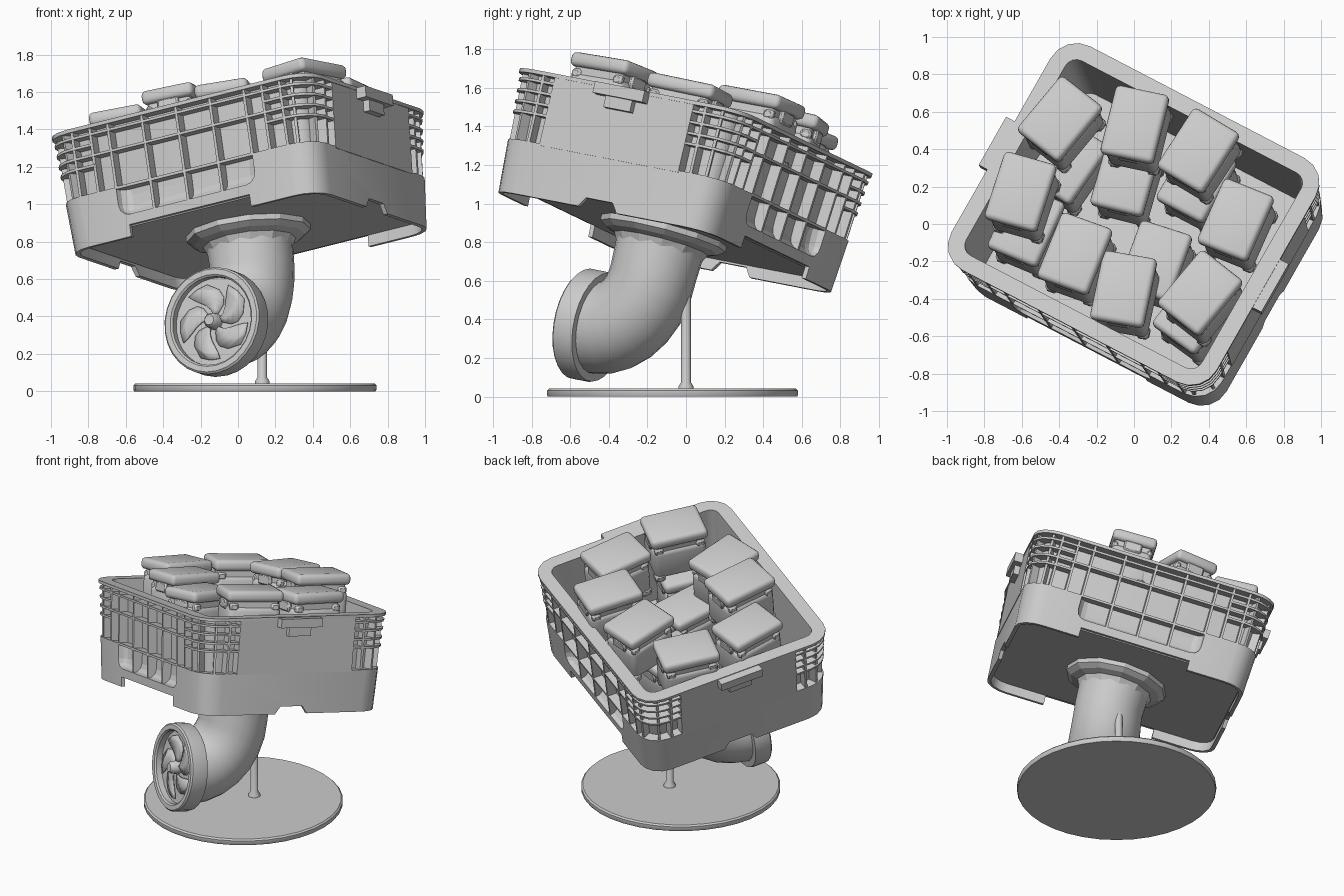
import bpy, bmesh, math
from mathutils import Matrix, Vector

if "Cube" in bpy.data.objects:
    bpy.data.objects.remove(bpy.data.objects["Cube"])

mat = bpy.data.materials.new("light grey")
mat.diffuse_color = (0.6, 0.6, 0.6, 1)
mat.use_nodes = True
mat.node_tree.nodes["Principled BSDF"].inputs["Base Color"].default_value = mat.diffuse_color

# Tilted crate frame: u = long side, v = short side, n = up, origin under the floor
n = Vector((-0.111, 0.25, 0.962)).normalized()
u = Vector((0.866, -0.451, 0.217))
u = (u - n * u.dot(n)).normalized()
v = n.cross(u)
O = Vector((0.07, -0.11, 0.80))
M = Matrix((u, v, n)).transposed().to_4x4()
M.translation = O
HX, HY, R, TAPER = 0.777, 0.657, 0.15, 0.055


def add(name, bm, mw=M, smooth=None):
    bmesh.ops.recalc_face_normals(bm, faces=bm.faces)
    me = bpy.data.meshes.new(name)
    bm.to_mesh(me)
    bm.free()
    me.materials.append(mat)
    ob = bpy.data.objects.new(name, me)
    bpy.context.collection.objects.link(ob)
    ob.matrix_world = mw
    if smooth:
        bpy.ops.object.select_all(action='DESELECT')
        ob.select_set(True)
        bpy.context.view_layer.objects.active = ob
        bpy.ops.object.shade_smooth_by_angle(angle=math.radians(smooth))
    return ob


def rounded(off, z, seg=4):
    """Rounded rectangle of the crate outline at height z."""
    hx, hy, r = HX + off + TAPER * z, HY + off + TAPER * z, R + off
    pts = []
    for k, (sx, sy) in enumerate(((1, 1), (-1, 1), (-1, -1), (1, -1))):
        for i in range(seg + 1):
            a = (k + i / seg) * math.pi / 2
            pts.append(Vector((sx * (hx - r) + r * math.cos(a), sy * (hy - r) + r * math.sin(a), z)))
    return pts


def bridge(bm, rings, closed):
    vs = [[bm.verts.new(p) for p in ring] for ring in rings]
    m = len(vs[0])
    for i in range(len(vs) if closed else len(vs) - 1):
        a, b = vs[i], vs[(i + 1) % len(vs)]
        for j in range(m):
            bm.faces.new((a[j], a[(j + 1) % m], b[(j + 1) % m], b[j]))
    return vs


def loop_part(name, profile):
    bm = bmesh.new()
    bridge(bm, [rounded(o, z) for o, z in profile], True)
    return add(name, bm, smooth=25)


def slab(bm, p, d, half, z0, z1, o0, o1):
    """Tapered plate on the wall at p, facing d, between offsets o0 and o1."""
    p, d = Vector(p), Vector(d).normalized()
    t = Vector((-d.y, d.x))
    rings = []
    for z in (z0, z1):
        ring = []
        for s, o in ((-1, o0), (1, o0), (1, o1), (-1, o1)):
            q = p + t * half * s + d * (o + TAPER * z)
            ring.append((q.x, q.y, z))
        rings.append(ring)
    a, b = bridge(bm, rings, False)
    bm.faces.new(a)
    bm.faces.new(b)


def block(bm, c, s, bevel=0, seg=2):
    g = bmesh.ops.create_cube(bm, size=1, matrix=Matrix.Translation(c) @ Matrix.Diagonal((*s, 1)))
    if bevel:
        es = list({e for w in g['verts'] for e in w.link_edges})
        bmesh.ops.bevel(bm, geom=es, offset=bevel, segments=seg, affect='EDGES', profile=0.5)


# Crate shell
band = loop_part("lower_band", [(0, 0), (0, .28), (-.07, .28), (-.07, .07), (-.025, .07), (-.025, 0)])
loop_part("inner_wall", [(-.065, .07), (-.065, .64), (-.085, .64), (-.085, .07)])
loop_part("top_rim", [(.006, .63), (.006, .65), (-.085, .65), (-.085, .63)])
for i, z in enumerate((.475, .59)):
    loop_part(f"side_rail_{i}", [(0, z), (0, z + .014), (-.07, z + .014), (-.07, z)])
bm = bmesh.new()
a, b = bridge(bm, [rounded(-.03, .06), rounded(-.03, .09)], False)
bm.faces.new(a)
bm.faces.new(b)
add("crate_floor", bm)

# Cut-outs in the band: wide upper openings, shallow lower ones, small end notches
bm = bmesh.new()
for s in (-1, 1):
    block(bm, (0, s * .70, .30), (.84, .19, .36), .06, 3)
    block(bm, (0, s * .65, 0), (.74, .14, .13))
    pts = [[(s * x, y, z) for y, z in ((-.13, -.02), (.13, -.02), (.08, .05), (-.08, .05))] for x in (.7, .85)]
    a, b = bridge(bm, pts, False)
    bm.faces.new(a)
    bm.faces.new(b)
cutter = add("band_cutter", bm)
cutter.hide_render = True
cutter.display_type = 'WIRE'
mod = band.modifiers.new("openings", 'BOOLEAN')
mod.operation, mod.object, mod.solver = 'DIFFERENCE', cutter, 'EXACT'

# Ribs, corner rails, end panels and latches
ribs, rails, panels, latches = (bmesh.new() for _ in range(4))
for s in (-1, 1):
    for x in (-.64, -.53, -.42, -.21, 0, .21, .42, .53, .64):
        slab(ribs, (x, s * HY), (0, s), .008, .12 if abs(x) < .4 else .27, .635, -.07, -.002)
    slab(rails, (0, s * HY), (0, s), .42, .27, .285, -.07, -.002)
    slab(panels, (s * HX, 0), (s, 0), .42, .27, .632, -.07, .003)
    slab(latches, (s * HX, 0), (s, 0), .15, .585, .645, -.02, .06)
    slab(latches, (s * HX, 0), (s, 0), .08, .525, .585, -.02, .04)
    for t in (-1, 1):
        slab(ribs, (s * HX, t * .49), (s, 0), .008, .27, .635, -.07, -.002)
        for ang in (25, 65):
            c, d = math.cos(math.radians(ang)), math.sin(math.radians(ang))
            slab(ribs, (s * (HX - R + R * c), t * (HY - R + R * d)), (s * c, t * d), .008, .27, .635, -.07, -.004)
        for z in (.42, .533):
            def path(o, zz):
                q = rounded(o, zz)[:5]
                q = [Vector((q[0].x, .40, zz))] + q + [Vector((.53, q[-1].y, zz))]
                return [(s * w.x, t * w.y, zz) for w in q]
            cols = list(zip(path(-.07, z), path(0, z), path(0, z + .014), path(-.07, z + .014)))
            a = bridge(rails, cols, False)
            rails.faces.new(a[0])
            rails.faces.new(a[-1])
add("wall_ribs", ribs)
add("corner_rails", rails)
add("end_panels", panels)
add("end_latches", latches)

# Canister: body, neck, rounded lid, clips and feet
bm = bmesh.new()
block(bm, (0, 0, .14), (.272, .358, .23), .035, 3)
block(bm, (0, 0, .27), (.245, .325, .08), .01, 1)
block(bm, (0, 0, .322), (.295, .385, .076), .028, 3)
for s in (-1, 1):
    block(bm, (0, s * .172, .26), (.12, .03, .07), .01, 1)
    for t in (-1, 1):
        block(bm, (s * .105, t * .145, .03), (.07, .07, .06), .015, 1)
        block(bm, (s * .115, t * .14, .25), (.04, .06, .05), .012, 1)
first = add("canister", bm, smooth=40)
# (world x, world y, heading, lid height) of every canister, upper then lower layer
upper = [(-.40, .57, 50, .80), (.0, .54, 76, .82), (.34, .40, 57, .83), (-.61, .18, 72, .80),
         (-.32, -.15, 68, .80), (-.06, -.34, 78, .745), (.35, -.36, 50, .805), (.54, .03, 66, .775)]
lower = [(-.05, .26, 74, .45), (.11, -.19, 70, .45), (-.58, .0, 65, .45),
         (.32, -.46, 52, .45), (.33, .24, 60, .45), (-.36, .34, 55, .45)]
yaw0 = math.degrees(math.atan2(v.y, v.x))
for k, (x, y, ang, top) in enumerate(upper + lower):
    c = O + n * top
    z = c.z - (n.x * (x - c.x) + n.y * (y - c.y)) / n.z
    loc = M.inverted() @ Vector((x, y, z))
    ob = first
    if k:
        ob = bpy.data.objects.new(f"canister_{k}", first.data)
        bpy.context.collection.objects.link(ob)
    ob.matrix_world = (M @ Matrix.Translation((loc.x, loc.y, top - .36))
                       @ Matrix.Rotation(math.radians(ang - yaw0), 4, 'Z'))


def circle(c, ax, r, seg):
    """Circle around c in the plane of u and the in-plane direction ax."""
    return [Vector(c) + Vector((1, 0, 0)) * r * math.cos(i * 2 * math.pi / seg)
            + Vector(ax) * r * math.sin(i * 2 * math.pi / seg) for i in range(seg)]


# Elbow duct, drifting slightly sideways towards the fan
FU, FV, FZ = -.08, -.30, -.49
bm = bmesh.new()
rings = [circle((0, -.02, .06), (0, 1, 0), .235, 24)]
for i in range(8):
    a = i / 7 * math.pi / 2
    rings.append(circle((FU * i / 7, FV + (-.02 - FV) * math.cos(a), -.16 + (FZ + .16) * math.sin(a)),
                        (0, math.cos(a), -math.sin(a)), .225 + .02 * i / 7, 24))
bridge(bm, rings, False)
add("elbow_duct", bm, smooth=40)

# Flange under the floor
bm = bmesh.new()
prof = [(.23, .06), (.335, .06), (.335, .03), (.30, .005), (.25, -.01), (.23, -.05)]
bridge(bm, [circle((0, -.02, z), (0, 1, 0), r, 12) for r, z in prof], False)
add("duct_flange", bm)

# Fan ring, back plate, hub and curved blades
FAN = M @ Matrix.Translation((FU, FV, FZ))
bm = bmesh.new()
prof = [(.24, .01), (.285, .01), (.29, -.01), (.29, -.10), (.28, -.11), (.25, -.11), (.24, -.10)]
bridge(bm, [circle((0, y, 0), (0, 0, 1), r, 28) for r, y in prof], True)
add("fan_ring", bm, FAN, 35)
bm = bmesh.new()
bm.faces.new([bm.verts.new(p) for p in circle((0, -.06, 0), (0, 0, 1), .245, 28)])
add("fan_back", bm, FAN)
bm = bmesh.new()
a = bridge(bm, [circle((0, y, 0), (0, 0, 1), r, 12) for r, y in ((.045, -.05), (.042, -.11), (.028, -.13))], False)
bm.faces.new(a[-1])
add("fan_hub", bm, FAN, 40)
bm = bmesh.new()
for b in range(5):
    rows = []
    for i in range(6):
        r = .035 + .175 * i / 5
        w = .22 + .33 * math.sin(math.pi * i / 5.4)
        mid = b * 2 * math.pi / 5 + .7 * (i / 5) ** 1.5
        rows.append([bm.verts.new((r * math.cos(mid + s * w), -.076 - s * .006, r * math.sin(mid + s * w)))
                     for s in (-1, 0, 1)])
    for p, q in zip(rows, rows[1:]):
        for j in (0, 1):
            bm.faces.new((p[j], p[j + 1], q[j + 1], q[j]))
ob = add("fan_blades", bm, FAN, 40)
ob.modifiers.new("thickness", 'SOLIDIFY').thickness = .008


# Stand: base disc and rod with a flared foot
def lathe(name, x, y, prof, seg):
    bm = bmesh.new()
    a = bridge(bm, [circle((x, y, z), (0, 1, 0), r, seg) for r, z in prof], False)
    bm.faces.new(a[0])
    bm.faces.new(a[-1])
    add(name, bm, Matrix(), 40)


lathe("stand_base", .09, -.07, [(.645, 0), (.65, .008), (.65, .032), (.64, .042)], 36)
lathe("stand_rod", .13, 0, [(.04, .04), (.038, .055), (.025, .075), (.025, .78)], 12)
